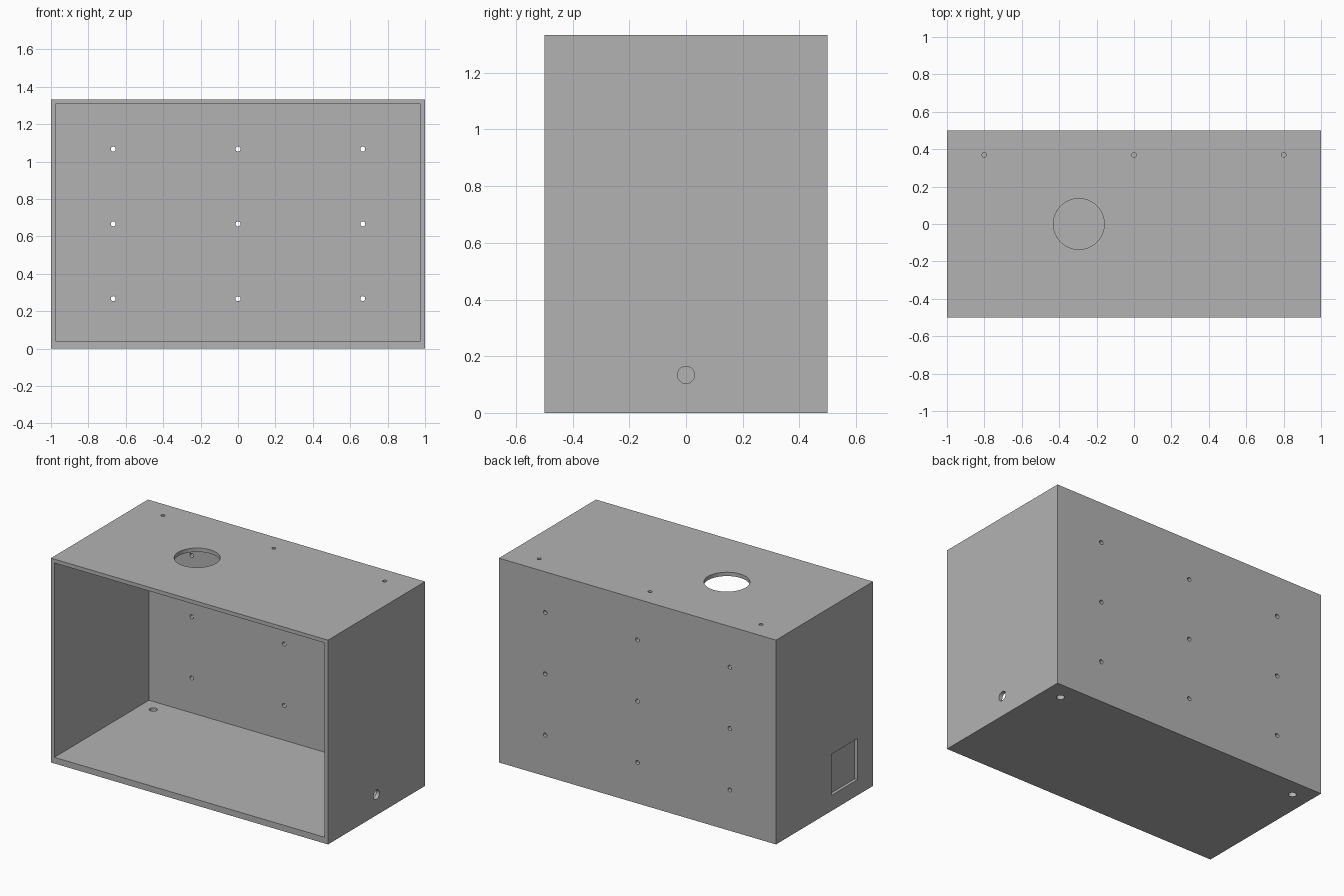
import bpy, bmesh
from math import radians
from mathutils import Matrix, Vector

default = bpy.data.objects.get("Cube")
if default:
    bpy.data.objects.remove(default, do_unlink=True)

W, D, H = 2.0, 1.0, 1.333          # outer size
WALL, FLOOR = 0.025, 0.04          # panel thicknesses

grey = bpy.data.materials.new("plain grey")
grey.use_nodes = True
grey.diffuse_color = (0.45, 0.45, 0.45, 1)
grey.node_tree.nodes["Principled BSDF"].inputs["Base Color"].default_value = (0.45, 0.45, 0.45, 1)


def add_box(bm, low, high):
    low, high = Vector(low), Vector(high)
    place = Matrix.Translation((low + high) / 2) @ Matrix.Diagonal((*(high - low), 1))
    bmesh.ops.create_cube(bm, size=1, matrix=place)


def add_drill(bm, centre, axis, radius):
    turn = Vector(axis).to_track_quat("Z", "Y").to_matrix().to_4x4()
    bmesh.ops.create_cone(bm, cap_ends=True, segments=48, radius1=radius, radius2=radius,
                          depth=0.16, matrix=Matrix.Translation(centre) @ turn)


def make_object(name, bm):
    mesh = bpy.data.meshes.new(name)
    bm.to_mesh(mesh)
    bm.free()
    mesh.materials.append(grey)
    obj = bpy.data.objects.new(name, mesh)
    bpy.context.collection.objects.link(obj)
    return obj


# Solid block
bm = bmesh.new()
add_box(bm, (-W / 2, -D / 2, 0), (W / 2, D / 2, H))
box = make_object("open_box", bm)

# Cavity, open to the front
bm = bmesh.new()
add_box(bm, (-W / 2 + WALL, -D, FLOOR), (W / 2 - WALL, D / 2 - WALL, H - WALL))
cavity = make_object("cavity_cutter", bm)

# Holes and the shallow square pocket
bm = bmesh.new()
for x in (-0.667, 0, 0.667):                       # back panel grid
    for z in (0.267, 0.667, 1.067):
        add_drill(bm, (x, D / 2, z), (0, 1, 0), 0.0133)
for x in (-0.8, 0, 0.8):                           # top row
    add_drill(bm, (x, 0.37, H), (0, 0, 1), 0.0125)
add_drill(bm, (-0.295, 0, H), (0, 0, 1), 0.136)    # large top opening
add_drill(bm, (W / 2, 0, 0.134), (1, 0, 0), 0.03)  # side cable hole
for x in (-0.88, 0.88):                            # floor holes
    add_drill(bm, (x, 0.383, 0), (0, 0, 1), 0.024)
add_box(bm, (-W, -0.34, 0.102), (-W / 2 + 0.02, -0.073, 0.37))
holes = make_object("hole_cutter", bm)

# Cut the box, then drop the cutters
for cutter in (cavity, holes):
    cutter.hide_render = True
    mod = box.modifiers.new(cutter.name, "BOOLEAN")
    mod.operation = "DIFFERENCE"
    mod.solver = "EXACT"
    mod.object = cutter
bpy.context.view_layer.update()
cut = bpy.data.meshes.new_from_object(box.evaluated_get(bpy.context.evaluated_depsgraph_get()))
box.modifiers.clear()
box.data = cut
cut.materials.clear()
cut.materials.append(grey)
for face in cut.polygons:
    face.material_index = 0
for cutter in (cavity, holes):
    bpy.data.objects.remove(cutter, do_unlink=True)

# Smooth hole walls, sharp panel edges
bpy.ops.object.select_all(action="DESELECT")
box.select_set(True)
bpy.context.view_layer.objects.active = box
bpy.ops.object.shade_smooth_by_angle(angle=radians(30))
